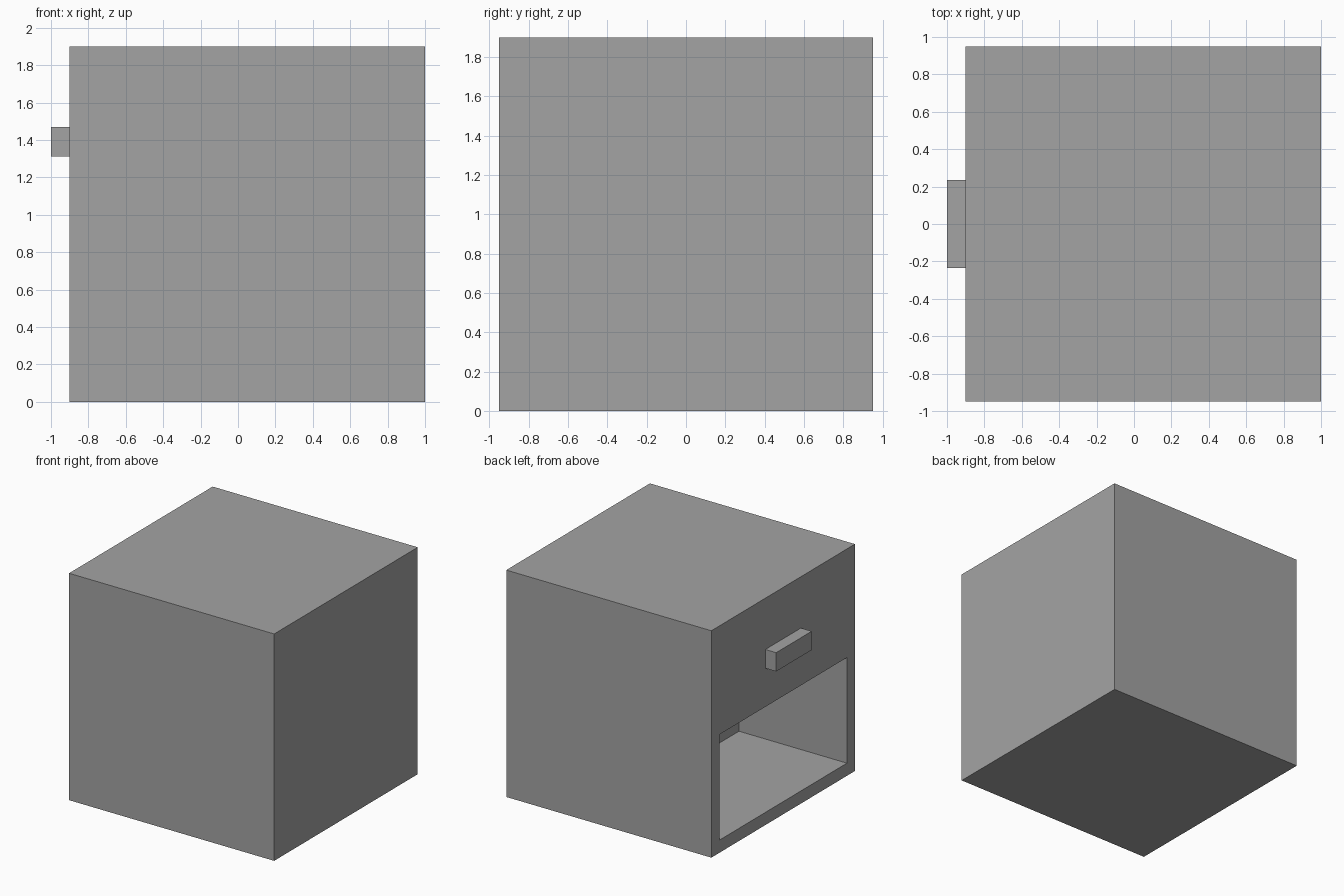
import bpy, bmesh
from mathutils import Matrix, Vector

if "Cube" in bpy.data.objects:
    bpy.data.objects.remove(bpy.data.objects["Cube"])

grey = bpy.data.materials.new("plain_grey")
grey.diffuse_color = (0.37, 0.37, 0.37, 1)
grey.use_nodes = True
grey.node_tree.nodes["Principled BSDF"].inputs["Base Color"].default_value = grey.diffuse_color


def box(lo, hi):
    """Return a bmesh box spanning the two corners."""
    lo, hi = Vector(lo), Vector(hi)
    bm = bmesh.new()
    bmesh.ops.create_cube(
        bm, size=1,
        matrix=Matrix.Translation((lo + hi) / 2) @ Matrix.Diagonal((*(hi - lo), 1)))
    bm.normal_update()
    return bm


def finish(bm, name):
    mesh = bpy.data.meshes.new(name)
    bm.to_mesh(mesh)
    bm.free()
    mesh.materials.append(grey)
    obj = bpy.data.objects.new(name, mesh)
    bpy.context.collection.objects.link(obj)
    return obj


# Cabinet body, with an open shelf sunk into the lower half of its -x side
FRAME, OPEN_TOP, DEPTH = 0.106, 0.99, 1.0
body = box((-0.9, -0.95, 0), (1, 0.95, 1.9))
face = next(f for f in body.faces if f.normal.x < -0.9)
bmesh.ops.inset_region(body, faces=[face], thickness=FRAME, use_even_offset=True)
for v in face.verts:
    if v.co.z > 1:
        v.co.z = OPEN_TOP
back = bmesh.ops.extrude_discrete_faces(body, faces=[face])["faces"][0]
bmesh.ops.translate(body, verts=list(back.verts), vec=(DEPTH, 0, 0))
finish(body, "cabinet_body")

# Drawer handle above the opening
finish(box((-1, -0.235, 1.313), (-0.9, 0.235, 1.47)), "drawer_handle")
